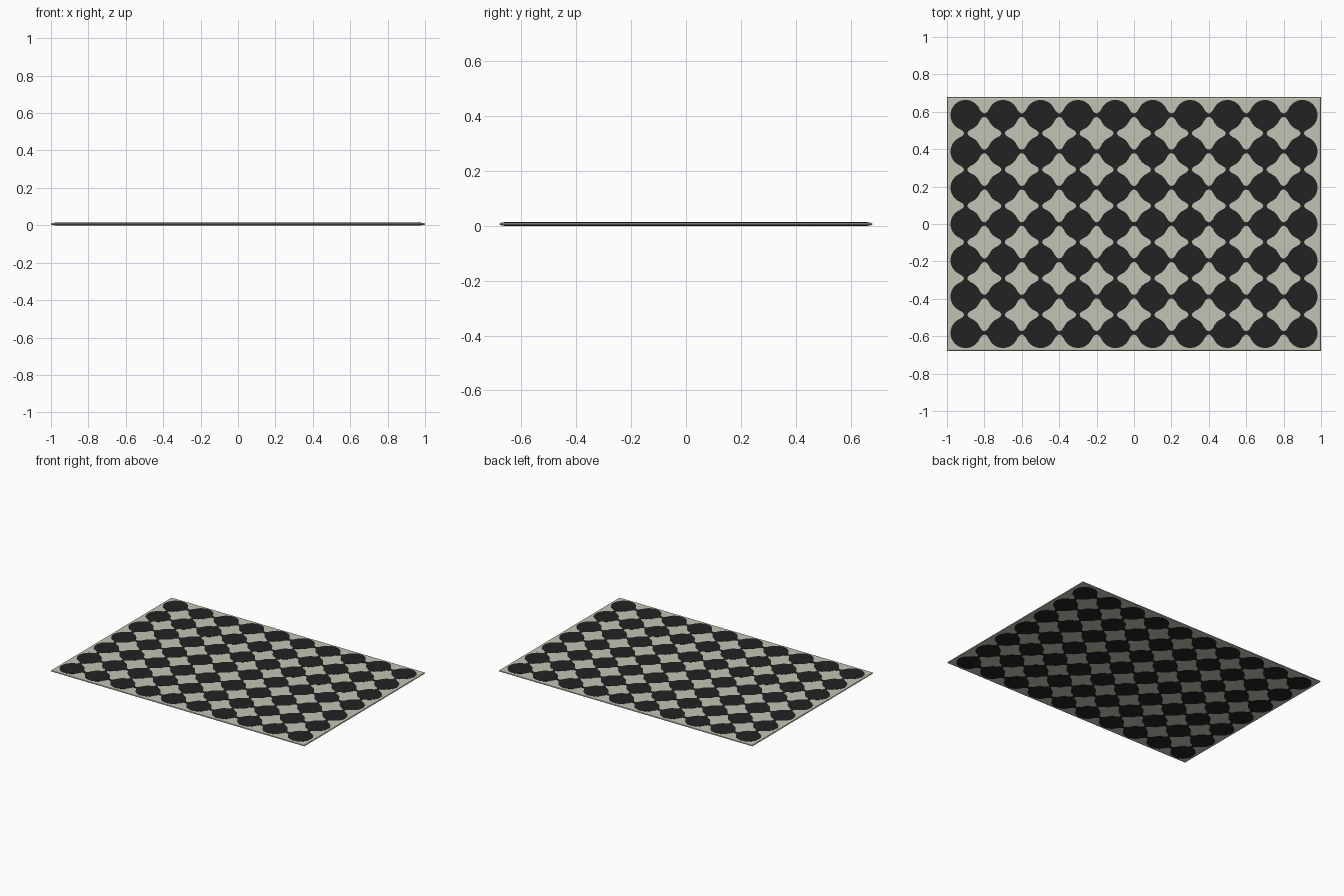
import bpy, bmesh
from math import sin, cos, asin, pi
from mathutils import Vector

cube = bpy.data.objects.get("Cube")
if cube:
    bpy.data.objects.remove(cube, do_unlink=True)

COLS, ROWS = 10, 7
STEP_X, STEP_Y = 0.2, 0.194
RADIUS = 0.081
HALF_X, HALF_Y = 1.0, 0.68
THICK, PLATE = 0.014, 0.0008


def material(name, rgb):
    mat = bpy.data.materials.new(name)
    mat.use_nodes = True
    mat.diffuse_color = (*rgb, 1)
    bsdf = mat.node_tree.nodes["Principled BSDF"]
    bsdf.inputs["Base Color"].default_value = (*rgb, 1)
    bsdf.inputs["Roughness"].default_value = 0.9
    return mat


def make_object(name, bm, mat):
    bmesh.ops.recalc_face_normals(bm, faces=bm.faces)
    mesh = bpy.data.meshes.new(name)
    bm.to_mesh(mesh)
    bm.free()
    mesh.materials.append(mat)
    obj = bpy.data.objects.new(name, mesh)
    bpy.context.collection.objects.link(obj)
    return obj


cream = material("warm_grey_wool", (0.54, 0.54, 0.46))
black = material("charcoal_wool", (0.016, 0.016, 0.016))


# Woven slab with thin, softened edges
def build_slab():
    bm = bmesh.new()
    low, high = PLATE, THICK - PLATE
    mid = THICK / 2
    profile = [(0.012, low), (0.003, low + 0.002), (0, mid),
               (0.003, high - 0.002), (0.012, high)]
    rings = []
    for inset, z in profile:
        x, y = HALF_X - inset, HALF_Y - inset
        rings.append([bm.verts.new((sx * x, sy * y, z))
                      for sx, sy in ((-1, -1), (1, -1), (1, 1), (-1, 1))])
    for a, b in zip(rings, rings[1:]):
        for i in range(4):
            j = (i + 1) % 4
            bm.faces.new((a[i], a[j], b[j], b[i]))
    bm.faces.new(rings[0])
    bm.faces.new(rings[-1])
    return make_object("rug_slab", bm, cream)


# Outline of one dot, with a tapering arm toward each neighbouring dot
def dot_outline(arms):
    root, tip = 0.033, 0.009
    spread = asin(root / RADIUS)
    points = []
    for k, has_arm in enumerate(arms):
        axis = k * pi / 2
        out, side = Vector((cos(axis), sin(axis))), Vector((-sin(axis), cos(axis)))
        if has_arm:
            reach = (STEP_X if k % 2 == 0 else STEP_Y) / 2
            start = RADIUS * cos(spread)
            edge = [(start + (reach - start) * t, tip + (root - tip) * (1 - t) ** 2)
                    for t in (0, 0.3, 0.6, 1)]
            points += [out * d - side * w for d, w in edge]
            points += [out * d + side * w for d, w in reversed(edge)]
        else:
            points += [RADIUS * (out * cos(a) + side * sin(a))
                       for a in (spread * (i / 3 - 1) for i in range(7))]
        # Rounded quarter between two arm positions
        gap = pi / 2 - 2 * spread
        for i in range(1, 7):
            a = axis + spread + gap * i / 7
            points.append(RADIUS * Vector((cos(a), sin(a))))
    return points


# Grid of linked dots, as thin plates
def build_dots(name, z):
    bm = bmesh.new()
    for c in range(COLS):
        for r in range(ROWS):
            x = (c - (COLS - 1) / 2) * STEP_X
            y = (r - (ROWS - 1) / 2) * STEP_Y
            arms = (c < COLS - 1, r < ROWS - 1, c > 0, r > 0)
            face = bm.faces.new([bm.verts.new((x + p.x, y + p.y, z))
                                 for p in dot_outline(arms)])
            result = bmesh.ops.extrude_face_region(bm, geom=[face])
            top = [v for v in result["geom"] if isinstance(v, bmesh.types.BMVert)]
            bmesh.ops.translate(bm, verts=top, vec=(0, 0, PLATE))
    return make_object(name, bm, black)


build_slab()
build_dots("top_dots", THICK - PLATE)
build_dots("bottom_dots", 0)
